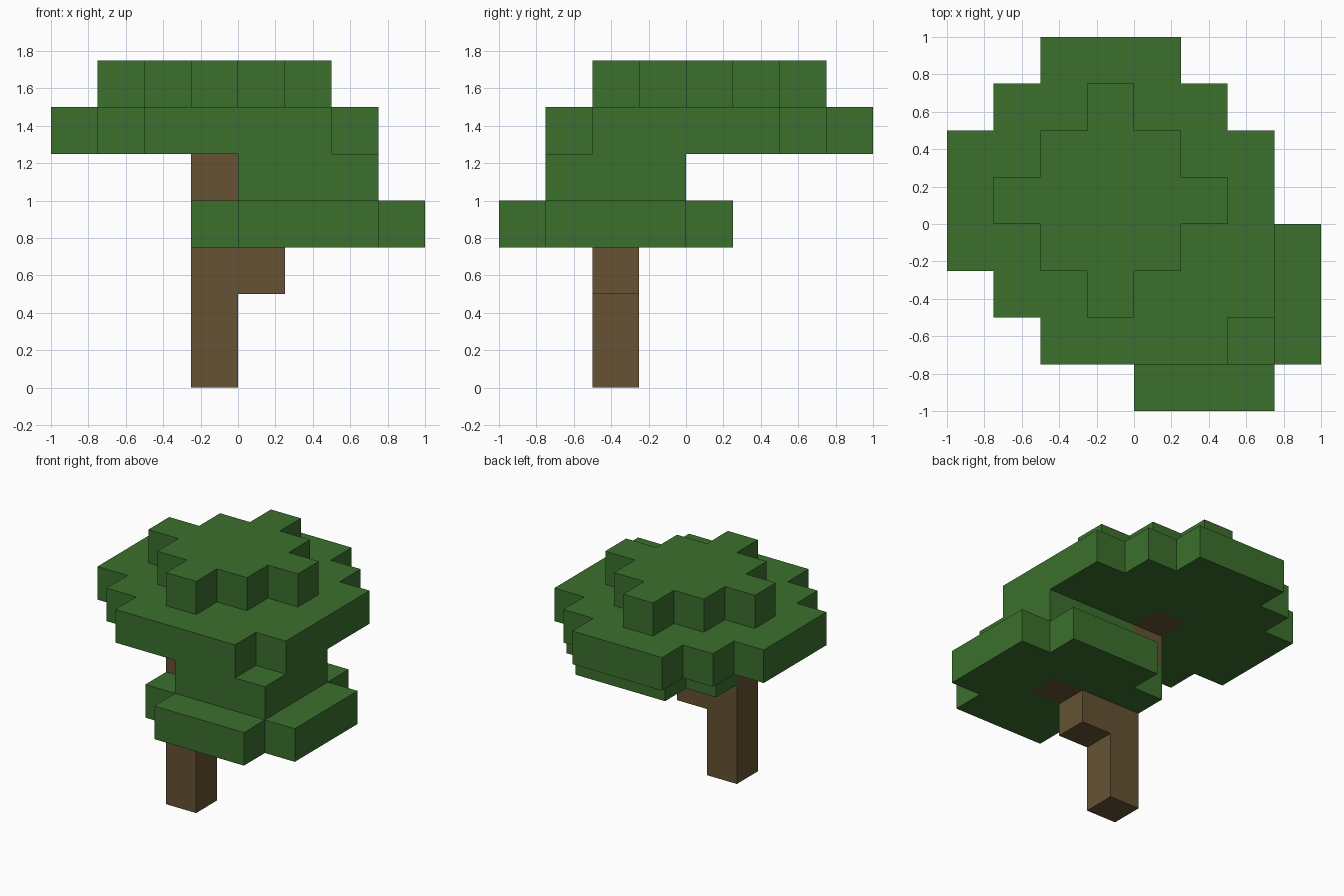
import bpy
import bmesh
from mathutils import Vector

CELL = 0.25

if "Cube" in bpy.data.objects:
    bpy.data.objects.remove(bpy.data.objects["Cube"], do_unlink=True)


def make_material(name, color):
    mat = bpy.data.materials.new(name)
    mat.use_nodes = True
    mat.diffuse_color = color
    bsdf = next(n for n in mat.node_tree.nodes if n.type == "BSDF_PRINCIPLED")
    bsdf.inputs["Base Color"].default_value = color
    bsdf.inputs["Roughness"].default_value = 1.0
    return mat


leaf_green = make_material("leaf_green", (0.044, 0.162, 0.026, 1))
bark_brown = make_material("bark_brown", (0.130, 0.084, 0.034, 1))

blocks = {}  # block position -> part name


def slab(part, level, first_row, spans):
    """Fill one level of blocks, row by row from the front to the back."""
    for row, (start, end) in enumerate(spans, first_row):
        for column in range(start, end):
            blocks[column, row, level] = part


# Lower canopy: broad slab with cut corners and a square block on top
slab("lower_canopy", 3, -4, [(0, 3)] + [(-1, 4)] * 3 + [(0, 3)])
slab("lower_canopy", 4, -3, [(0, 3)] * 3)

# Upper canopy: wide stepped disc, stretched over the lower canopy, and a diamond cap
slab("upper_canopy", 5, -3, [(-2, 2), (-3, 3)] + [(-4, 3)] * 3 + [(-3, 2), (-2, 1)])
slab("upper_canopy", 6, -2, [(-1, 0), (-2, 1), (-3, 2), (-2, 1), (-1, 0)])

# Trunk with a side branch into the lower canopy and a back branch into the upper one
for level in range(6):
    blocks[-1, -2, level] = "trunk"
for branch_block in [(0, -2, 2), (1, -2, 3), (-1, -1, 4), (-1, 0, 5)]:
    blocks[branch_block] = "trunk"


def build_part(part, material):
    """Skin the open sides of a part's blocks."""
    bm = bmesh.new()
    for position in [p for p, owner in blocks.items() if owner == part]:
        center = Vector(position) + Vector((0.5, 0.5, 0.5))
        for axis in range(3):
            for sign in (-1, 1):
                normal = Vector((0, 0, 0))
                normal[axis] = sign
                neighbour = tuple(round(c) for c in Vector(position) + normal)
                if neighbour in blocks:
                    continue
                u = Vector((0, 0, 0))
                u[(axis + 1) % 3] = 0.5
                v = normal.cross(u)
                middle = center + normal / 2
                corners = (middle - u - v, middle + u - v, middle + u + v, middle - u + v)
                bm.faces.new([bm.verts.new(c * CELL) for c in corners])
    bmesh.ops.remove_doubles(bm, verts=bm.verts, dist=0.001)
    mesh = bpy.data.meshes.new(part)
    bm.to_mesh(mesh)
    bm.free()
    mesh.materials.append(material)
    bpy.context.collection.objects.link(bpy.data.objects.new(part, mesh))


build_part("trunk", bark_brown)
build_part("lower_canopy", leaf_green)
build_part("upper_canopy", leaf_green)
